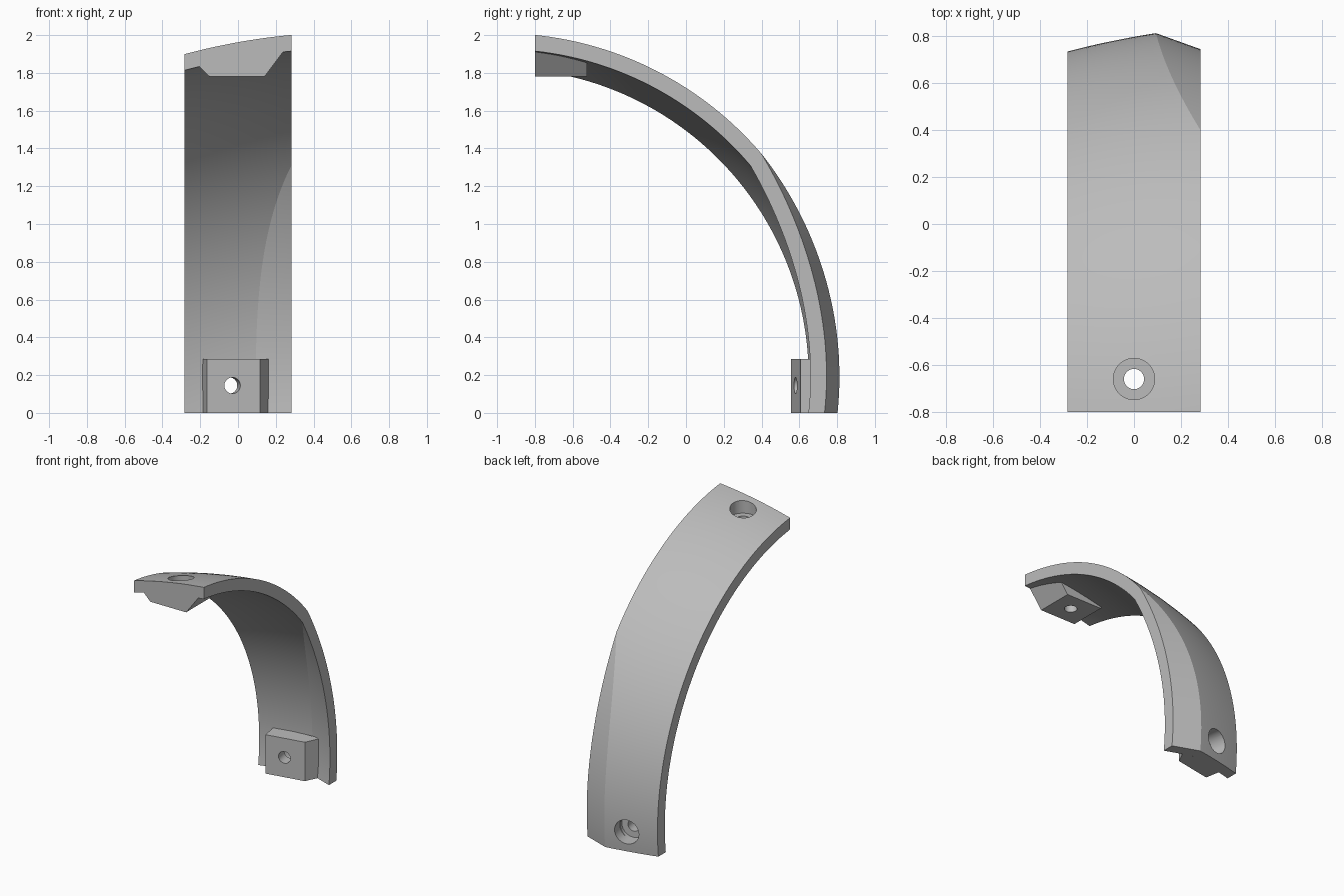
import bpy, bmesh, math
from mathutils import Vector

cube = bpy.data.objects.get("Cube")
if cube:
    bpy.data.objects.remove(cube, do_unlink=True)

HALF = 0.283            # half width of the band
CY, CZ = -0.985, 0.19   # centre of the arc
FRONT = -0.80           # flat front end
THICK = 0.085
ROWS, WIDE, NARROW = 64, 14, 5
BEND = 33 / ROWS        # where the side facet begins along the arc

grey = bpy.data.materials.new("plain grey")
grey.use_nodes = True
grey.diffuse_color = (0.5, 0.5, 0.5, 1)
grey.node_tree.nodes["Principled BSDF"].inputs["Base Color"].default_value = (0.5, 0.5, 0.5, 1)


def make_object(name, bm):
    bmesh.ops.recalc_face_normals(bm, faces=bm.faces)
    mesh = bpy.data.meshes.new(name)
    bm.to_mesh(mesh)
    bm.free()
    mesh.materials.append(grey)
    obj = bpy.data.objects.new(name, mesh)
    bpy.context.collection.objects.link(obj)
    return obj


def dome_radius(x):
    return 1.782 + 0.1786 * x - 0.153 * x * x


def band_point(s, col, depth):
    """Point on the band: s runs from the foot to the front end, col across."""
    t = max(0, 1 - s / BEND)
    ridge = HALF - 0.19 * (1 - (1 - t) ** 3)
    if col <= WIDE:
        x = -HALF + (ridge + HALF) * col / WIDE
        r = dome_radius(x)
    else:
        x = ridge + (HALF - ridge) * (col - WIDE) / NARROW
        r = dome_radius(ridge) - 0.36 * (x - ridge)
    r -= depth
    low, high = math.asin(-CZ / r), math.acos((FRONT - CY) / r)
    a = low + s * (high - low)
    return Vector((x, CY + r * math.cos(a), CZ + r * math.sin(a)))


def make_band():
    bm = bmesh.new()
    cols = WIDE + NARROW
    outer, inner = [
        [[bm.verts.new(band_point(i / ROWS, j, d)) for j in range(cols + 1)]
         for i in range(ROWS + 1)] for d in (0, THICK)]
    for g in (outer, inner):
        for i in range(ROWS):
            for j in range(cols):
                bm.faces.new((g[i][j], g[i][j + 1], g[i + 1][j + 1], g[i + 1][j]))
    # side walls and end walls
    for j in (0, cols):
        for i in range(ROWS):
            bm.faces.new((outer[i][j], outer[i + 1][j], inner[i + 1][j], inner[i][j]))
    for i in (0, ROWS):
        for j in range(cols):
            bm.faces.new((outer[i][j], outer[i][j + 1], inner[i][j + 1], inner[i][j]))
    bmesh.ops.remove_doubles(bm, verts=bm.verts, dist=1e-5)
    return make_object("curved_band", bm)


def make_prism(name, profile, offset):
    bm = bmesh.new()
    face = bm.faces.new([bm.verts.new(p) for p in profile])
    ext = bmesh.ops.extrude_face_region(bm, geom=[face])
    verts = [v for v in ext["geom"] if isinstance(v, bmesh.types.BMVert)]
    bmesh.ops.translate(bm, verts=verts, vec=offset)
    return make_object(name, bm)


def make_cutter(name, radius, start, direction, length):
    direction = Vector(direction).normalized()
    bm = bmesh.new()
    bmesh.ops.create_cone(bm, cap_ends=True, segments=48, radius1=radius,
                          radius2=radius, depth=length)
    bmesh.ops.translate(bm, verts=bm.verts, vec=(0, 0, length / 2))
    turn = direction.to_track_quat('Z', 'Y').to_matrix()
    bmesh.ops.rotate(bm, verts=bm.verts, matrix=turn, cent=(0, 0, 0))
    bmesh.ops.translate(bm, verts=bm.verts, vec=start)
    obj = make_object(name, bm)
    obj.hide_render = True
    return obj


def combine(target, tool, operation):
    mod = target.modifiers.new(tool.name, 'BOOLEAN')
    mod.operation = operation
    mod.solver = 'EXACT'
    mod.object = tool
    bpy.context.view_layer.objects.active = target
    bpy.ops.object.modifier_apply(modifier=mod.name)
    bpy.data.objects.remove(tool, do_unlink=True)


band = make_band()

# mounting pads on the inside of both ends
foot = [(-0.19, 0.69), (-0.165, 0.555), (0.117, 0.607), (0.17, 0.72)]
combine(band, make_prism("foot_pad", [(x, y, 0) for x, y in foot], (0, 0, 0.285)), 'UNION')
top = [(-0.22, 1.85), (-0.15, 1.78), (0.14, 1.78), (0.245, 1.92)]
combine(band, make_prism("top_pad", [(x, FRONT, z) for x, z in top], (0, 0.275, 0)), 'UNION')

# counterbored screw holes through both pads
for end, face, axis in (("foot", Vector((-0.03, 0.58, 0.145)), Vector((-0.18, 0.98, 0))),
                        ("top", Vector((0, -0.66, 1.78)), Vector((0, 0, 1)))):
    axis.normalize()
    combine(band, make_cutter(end + "_bore", 0.043, face - axis * 0.1, axis, 0.5), 'DIFFERENCE')
    combine(band, make_cutter(end + "_seat", 0.088, face + axis * 0.09, axis, 0.3), 'DIFFERENCE')

# smooth arc, crisp edges
bpy.ops.object.select_all(action='DESELECT')
band.select_set(True)
bpy.context.view_layer.objects.active = band
bpy.ops.object.shade_smooth_by_angle(angle=math.radians(15))
